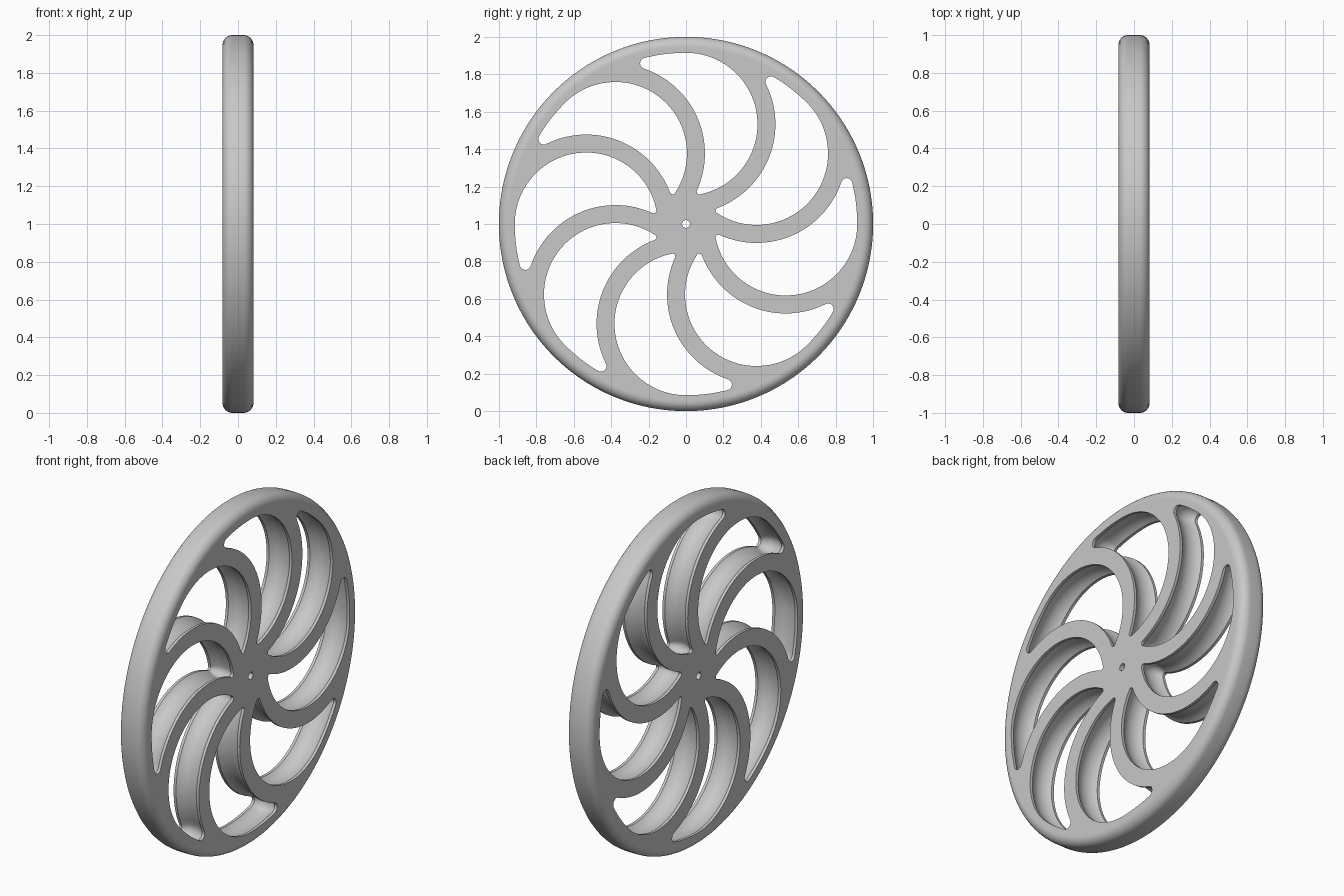
import bpy, bmesh, math
from math import sin, cos, pi, tau
from mathutils import Vector
from mathutils.geometry import intersect_sphere_sphere_2d as circles_meet

cube = bpy.data.objects.get("Cube")
if cube:
    bpy.data.objects.remove(cube)

HALF = 0.082         # half thickness
ROUND = 0.052        # rounding of the outer edge
SPOKES = 8
PIVOT = 0.533        # distance of each spoke's arc centre from the axle
R_IN, R_OUT = 0.382, 0.478   # inner and outer radius of the spoke arcs
RIM = PIVOT + R_IN   # inner radius of the rim
TIP, ROOT = 0.03, 0.015      # corner rounding of the openings
LIP = 0.016          # straight lip at each face of the opening walls
HOLLOW = 0.025       # depth of the concave middle of the walls

grey = bpy.data.materials.new("light_grey")
grey.use_nodes = True
grey.diffuse_color = (0.58, 0.58, 0.58, 1)
grey.node_tree.nodes["Principled BSDF"].inputs["Base Color"].default_value = grey.diffuse_color


def angle(v):
    return math.atan2(v.y, v.x)


def arc(centre, radius, start, end, n):
    """Points counter-clockwise from start to end, without the last one."""
    sweep = (end - start) % tau or tau
    return [centre + radius * Vector((cos(start + sweep * i / n), sin(start + sweep * i / n)))
            for i in range(n)]


def opening_outline(grow):
    """One opening, widened by grow: rim, tip, back of a spoke, root, front of the next."""
    axle, c0 = Vector((0, 0)), Vector((0, PIVOT))
    turn = pi / 2 + tau / SPOKES
    c1 = PIVOT * Vector((cos(turn), sin(turn)))
    tip = max(circles_meet(axle, RIM - TIP, c1, R_OUT + TIP), key=lambda p: p.x)
    root = min(circles_meet(c0, R_IN - ROOT, c1, R_OUT + ROOT), key=lambda p: p.y)
    back = arc(c1, R_OUT - grow, angle(root - c1), angle(tip - c1), 32)
    return (arc(axle, RIM + grow, pi / 2, angle(tip), 8)
            + arc(tip, TIP + grow, angle(tip), angle(c1 - tip), 12)
            + back[:0:-1]
            + arc(root, ROOT + grow, angle(c1 - root), angle(root - c0), 10)
            + arc(c0, R_IN + grow, angle(root - c0), pi / 2, 48))


def new_object(name, bm):
    bmesh.ops.recalc_face_normals(bm, faces=bm.faces)
    mesh = bpy.data.meshes.new(name)
    bm.to_mesh(mesh)
    bm.free()
    mesh.materials.append(grey)
    obj = bpy.data.objects.new(name, mesh)
    bpy.context.collection.objects.link(obj)
    obj.location.z = 1
    return obj


def add_rings(bm, rings):
    """Bridge equal rings of points and cap both ends."""
    rows = [[bm.verts.new(p) for p in ring] for ring in rings]
    for a, b in zip(rows, rows[1:]):
        for i in range(len(a)):
            bm.faces.new((a[i - 1], a[i], b[i], b[i - 1]))
    bm.faces.new(rows[0])
    bm.faces.new(rows[-1])


# Solid disc with rounded outer edge
half_profile = [(HALF, 1 - ROUND - 0.005)]
for i in range(9):
    a = pi / 2 * i / 8
    half_profile.append((HALF - ROUND + ROUND * cos(a), 1 - ROUND + ROUND * sin(a)))
profile = half_profile + [(-x, r) for x, r in reversed(half_profile)]
bm = bmesh.new()
add_rings(bm, [[(x, p.x, p.y) for p in arc(Vector((0, 0)), r, 0, tau, 160)] for x, r in profile])
wheel = new_object("spoked_wheel", bm)

# Wall section of an opening: straight lips with a circular hollow between
reach = HALF - LIP
bow = (reach ** 2 + HOLLOW ** 2) / (2 * HOLLOW)
spread = math.asin(reach / bow)
section = [(-0.2, 0)]
for i in range(13):
    a = spread * (i / 6 - 1)
    section.append((bow * sin(a), bow * cos(a) - bow + HOLLOW))
section.append((0.2, 0))

# Cutters: curved openings between spokes and the axle hole
bm = bmesh.new()
outlines = [(x, opening_outline(grow)) for x, grow in section]
for k in range(SPOKES):
    c, s = cos(tau * k / SPOKES), sin(tau * k / SPOKES)
    add_rings(bm, [[(x, c * p.x - s * p.y, s * p.x + c * p.y) for p in outline]
                   for x, outline in outlines])
hole = arc(Vector((0, 0)), 0.021, 0, tau, 32)
add_rings(bm, [[(x, p.x, p.y) for p in hole] for x in (-0.2, 0.2)])
cutter = new_object("opening_cutter", bm)
cutter.hide_render = True

# Cut the openings and keep the result as plain mesh
cut = wheel.modifiers.new("openings", "BOOLEAN")
cut.operation = "DIFFERENCE"
cut.solver = "EXACT"
cut.object = cutter
bpy.context.view_layer.update()
result = bpy.data.meshes.new_from_object(wheel.evaluated_get(bpy.context.evaluated_depsgraph_get()))
wheel.modifiers.clear()
wheel.data = result
bpy.data.objects.remove(cutter)

bpy.ops.object.select_all(action="DESELECT")
wheel.select_set(True)
bpy.context.view_layer.objects.active = wheel
bpy.ops.object.shade_smooth_by_angle(angle=math.radians(30))
